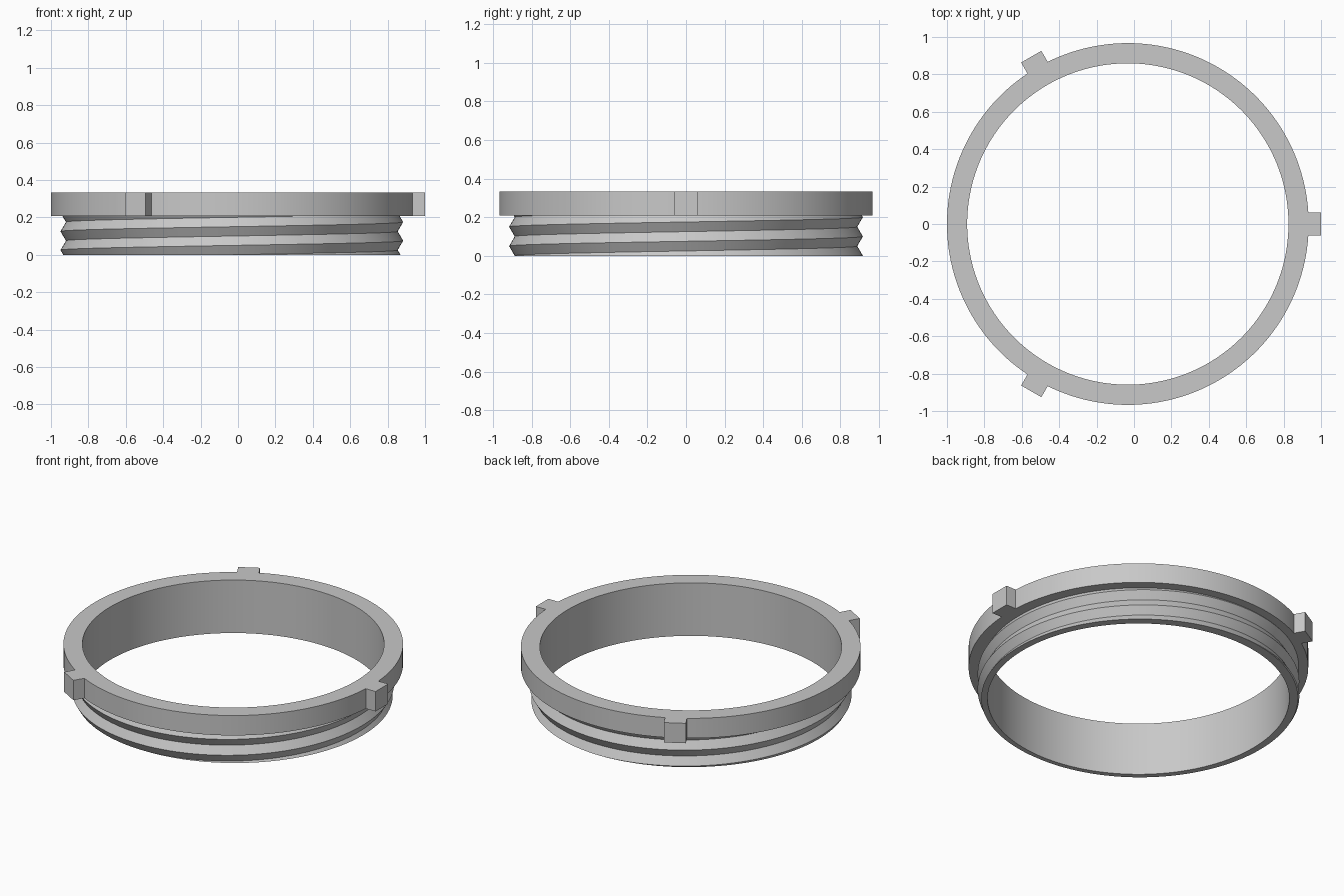
import bpy, bmesh, math
from mathutils import Matrix, Vector

cube = bpy.data.objects.get("Cube")
if cube:
    bpy.data.objects.remove(cube, do_unlink=True)

CENTRE_X = -0.033
INNER, ROOT, CREST, FLANGE, TAB = 0.859, 0.887, 0.916, 0.967, 1.033
SHOULDER, TOP = 0.208, 0.333
PITCH, FIRST_CREST = 0.1, 0.075
SEGMENTS = 180

grey = bpy.data.materials.new("plain_grey")
grey.use_nodes = True
colour = (0.58, 0.58, 0.58, 1)
grey.diffuse_color = colour
grey.node_tree.nodes["Principled BSDF"].inputs["Base Color"].default_value = colour


def add_object(name, bm):
    bmesh.ops.recalc_face_normals(bm, faces=bm.faces)
    mesh = bpy.data.meshes.new(name)
    bm.to_mesh(mesh)
    bm.free()
    mesh.materials.append(grey)
    obj = bpy.data.objects.new(name, mesh)
    bpy.context.collection.objects.link(obj)
    return obj


def section(turn):
    """Closed radius/height section of the ring at a given fraction of a turn."""
    points = [(INNER, 0)]
    for k in range(-5, 7):
        lift = FIRST_CREST + PITCH * turn
        z = min(max(lift + k * PITCH / 2, 0), SHOULDER)
        phase = ((z - lift) / PITCH) % 1
        height = abs(2 * phase - 1)
        points.append((ROOT + (CREST - ROOT) * height, z))
    return points + [(FLANGE, SHOULDER), (FLANGE, TOP), (INNER, TOP)]


# Ring body: flange, helical outside thread and plain bore
bm = bmesh.new()
columns = []
for i in range(SEGMENTS + 1):
    a = math.tau * i / SEGMENTS
    columns.append([bm.verts.new((CENTRE_X + r * math.cos(a), r * math.sin(a), z))
                    for r, z in section(i / SEGMENTS)])
for left, right in zip(columns, columns[1:]):
    for j in range(len(left)):
        n = (j + 1) % len(left)
        bm.faces.new((left[j], right[j], right[n], left[n]))
bmesh.ops.remove_doubles(bm, verts=bm.verts, dist=1e-5)
bmesh.ops.dissolve_degenerate(bm, edges=bm.edges, dist=1e-5)
ring = add_object("threaded_ring", bm)
bpy.ops.object.select_all(action='DESELECT')
ring.select_set(True)
bpy.context.view_layer.objects.active = ring
bpy.ops.object.shade_smooth_by_angle(angle=math.radians(25))

# Three locking tabs around the flange
start = 0.962
for i, name in enumerate(("left_tab", "back_right_tab", "front_right_tab")):
    bm = bmesh.new()
    place = (Matrix.Translation((CENTRE_X, 0, (SHOULDER + TOP) / 2))
             @ Matrix.Rotation(math.tau * i / 3, 4, 'Z')
             @ Matrix.Translation(((start + TAB) / 2, 0, 0))
             @ Matrix.Diagonal(Vector((TAB - start, 0.125, TOP - SHOULDER, 1))))
    bmesh.ops.create_cube(bm, size=1, matrix=place)
    add_object(name, bm)
